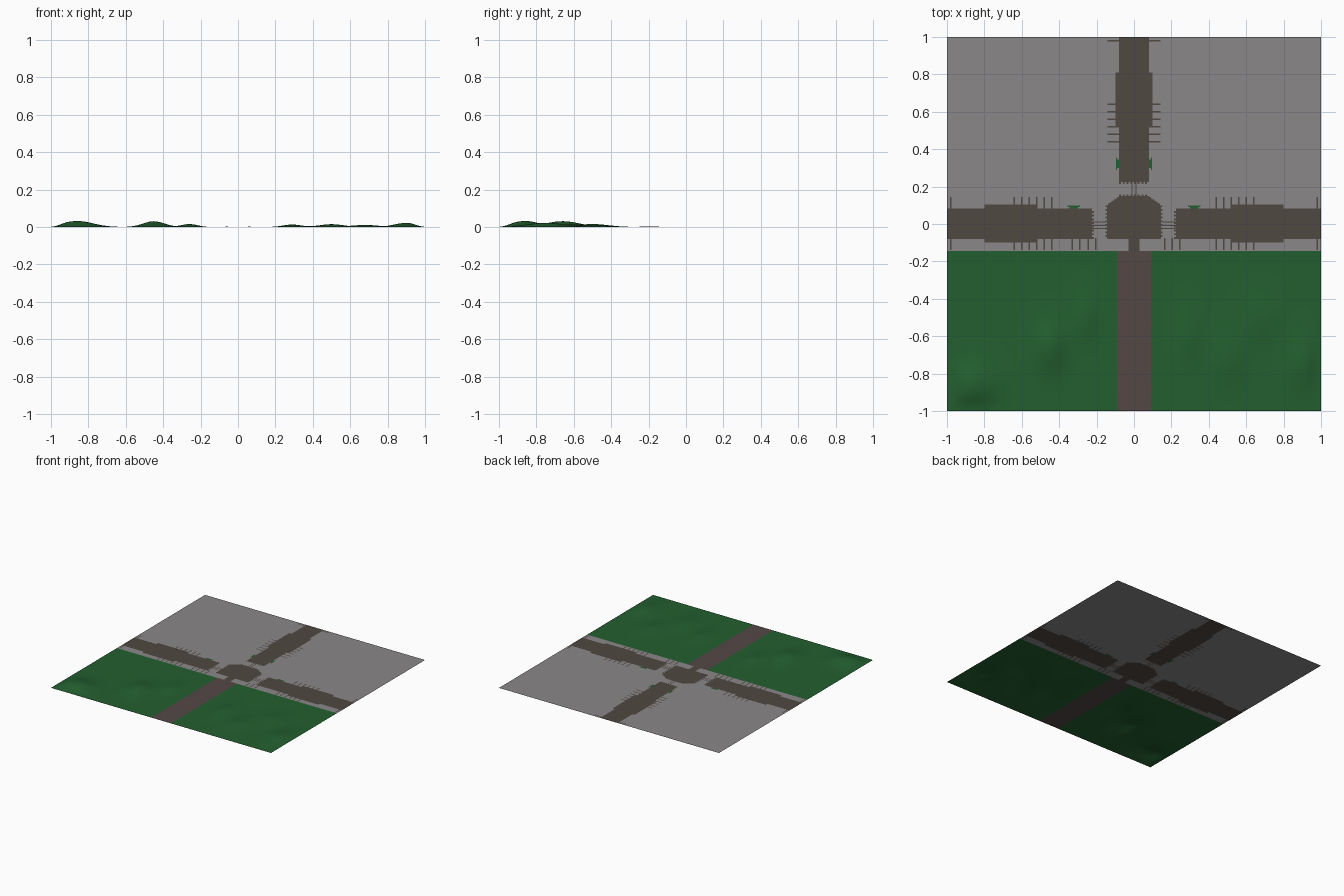
import bpy, bmesh, math

if "Cube" in bpy.data.objects:
    bpy.data.objects.remove(bpy.data.objects["Cube"])


def material(name, rgb):
    m = bpy.data.materials.new(name)
    lin = [(c / 255 / 12.92 if c < 10 else ((c / 255 + 0.055) / 1.055) ** 2.4) for c in rgb]
    m.diffuse_color = (*lin, 1)
    m.use_nodes = True
    m.node_tree.nodes["Principled BSDF"].inputs["Base Color"].default_value = m.diffuse_color
    return m


PAVING = material("grey paving", (138, 135, 136))
ROAD = material("brown road", (80, 72, 65))
GRASS = material("green grass", (35, 95, 47))
PATH = material("reddish path", (83, 72, 70))
EDGE = -0.145      # border between the paving and the meadow

roads, hedges, gaps = [], [], []


def tick(u, v0, v1, along_x=True, w=0.004):
    """Thin stripe across an arm."""
    roads.append((u - w, v0, u + w, v1) if along_x else (v0, u - w, v1, u + w))


def ticks_both(us, v0, v1):
    for u in us:
        tick(u, v0, v1)
        tick(-u, v0, v1)


# side arms, mirrored, with a wider stretch and a toothed inner end
for s in (-1, 1):
    def arm(a, b, y0, y1, target=roads):
        target.append((min(s * a, s * b), y0, max(s * a, s * b), y1))
    arm(0.225, 1.0, -0.08, 0.083)
    arm(0.52, 0.80, -0.10, 0.105)
    for i in range(8):
        arm(0.215, 0.225, -0.08 + i * 0.02, -0.07 + i * 0.02)
    for y in (-0.025, -0.008, 0.01):          # linking lines to the crossing
        arm(0.15, 0.225, y - 0.003, y + 0.003)
    arm(0.30, 0.345, 0.083, 0.09, hedges)
    arm(0.29, 0.355, 0.09, 0.10, hedges)
    # hedge on the rear arm and rear linking line
    arm(0.08, 0.09, 0.30, 0.345, hedges)
    arm(0.09, 0.096, 0.29, 0.355, hedges)
    arm(0.007, 0.013, 0.15, 0.225)

comb = [0.44, 0.48, 0.52, 0.56, 0.60, 0.64, 0.98]
ticks_both(comb, -0.14, 0.145)
ticks_both([0.205, 0.245], -0.14, -0.075)
for x in (-0.33, -0.29, 0.165):
    tick(x, -0.14, -0.075)

# rear arm
roads += [(-0.08, 0.225, 0.08, 1.0), (-0.10, 0.52, 0.10, 0.81)]
for i in range(8):
    roads.append((-0.08 + i * 0.02, 0.215, -0.07 + i * 0.02, 0.225))
for y in comb:
    tick(y, -0.143, 0.143, False)

# crossing with stepped rear corners, toothed sides and a neck to the path
roads += [(-0.145, -0.08, 0.145, 0.10), (-0.08, -0.08, 0.08, 0.15),
          (-0.03, EDGE, 0.03, -0.07)]
for i in range(6):
    roads.append((-0.14 + i * 0.01, 0.10, 0.14 - i * 0.01, 0.109 + i * 0.007))
for i in range(9):
    y = -0.07 + i * 0.02
    roads.append((-0.153, y, 0.153, y + 0.01))
for i in range(8):
    roads.append((-0.08 + i * 0.02, 0.15, -0.07 + i * 0.02, 0.157))


def inside(rects, x, y):
    return any(a < x < c and b < y < d for a, b, c, d in rects)


# split the flat sheet into paving, road and hedges along all their borders
everything = roads + hedges
xs = sorted({round(v, 4) for r in everything for v in (r[0], r[2])} | {-1.0, 1.0})
ys = sorted({round(v, 4) for r in everything for v in (r[1], r[3])} | {EDGE, 1.0})
parts = {"paving": PAVING, "road": ROAD, "hedges": GRASS}
meshes = {k: (bmesh.new(), {}) for k in parts}
for i in range(len(xs) - 1):
    for j in range(len(ys) - 1):
        x0, x1, y0, y1 = xs[i], xs[i + 1], ys[j], ys[j + 1]
        cx, cy = (x0 + x1) / 2, (y0 + y1) / 2
        key = ("road" if inside(roads, cx, cy) else
               "hedges" if inside(hedges, cx, cy) else "paving")
        bm, cache = meshes[key]
        vs = []
        for p in ((x0, y0), (x1, y0), (x1, y1), (x0, y1)):
            if p not in cache:
                cache[p] = bm.verts.new((*p, 0))
            vs.append(cache[p])
        bm.faces.new(vs)


def finish(name, bm, mat, smooth=False):
    me = bpy.data.meshes.new(name)
    bm.to_mesh(me)
    bm.free()
    me.materials.append(mat)
    for p in me.polygons:
        p.use_smooth = smooth
    ob = bpy.data.objects.new(name, me)
    bpy.context.collection.objects.link(ob)


for name, mat in parts.items():
    finish(name, meshes[name][0], mat)

# gentle meadow mounds: x, y, height, x radius, y radius
MOUNDS = [(-0.86, -0.86, 0.032, 0.12, 0.11), (-0.45, -0.66, 0.031, 0.08, 0.13),
          (-0.26, -0.5, 0.016, 0.06, 0.12), (0.29, -0.6, 0.013, 0.07, 0.14),
          (0.5, -0.72, 0.015, 0.09, 0.14), (0.68, -0.5, 0.011, 0.1, 0.12),
          (0.9, -0.75, 0.022, 0.09, 0.14)]


def height(x, y):
    h = sum(a * math.exp(-((x - u) / p) ** 2 - ((y - v) / q) ** 2) for u, v, a, p, q in MOUNDS)
    fade = min(1, (abs(x) - 0.09) / 0.1, (EDGE - y) / 0.15)
    rim = min(1, 0.1 + (y + 1) / 0.08, 0.1 + (1 - abs(x)) / 0.08)
    return max(0, h * fade * rim)


def sheet(name, x0, x1, nx, ny, mat, fn):
    bm = bmesh.new()
    grid = []
    for i in range(nx + 1):
        x = x0 + (x1 - x0) * i / nx
        col = []
        for j in range(ny + 1):
            y = -1 + (EDGE + 1) * j / ny
            col.append(bm.verts.new((x, y, fn(x, y))))
        grid.append(col)
    for i in range(nx):
        for j in range(ny):
            bm.faces.new((grid[i][j], grid[i + 1][j], grid[i + 1][j + 1], grid[i][j + 1]))
    finish(name, bm, mat, True)


def path_height(x, y):
    return 0.003 * max(0, math.exp(-((abs(x) - 0.06) / 0.015) ** 2) - 0.3) * math.sin(9 * y) ** 2


# meadow halves and the path between them
sheet("meadow_left", -1, -0.09, 45, 42, GRASS, height)
sheet("meadow_right", 0.09, 1, 45, 42, GRASS, height)
sheet("path", -0.09, 0.09, 12, 42, PATH, path_height)
